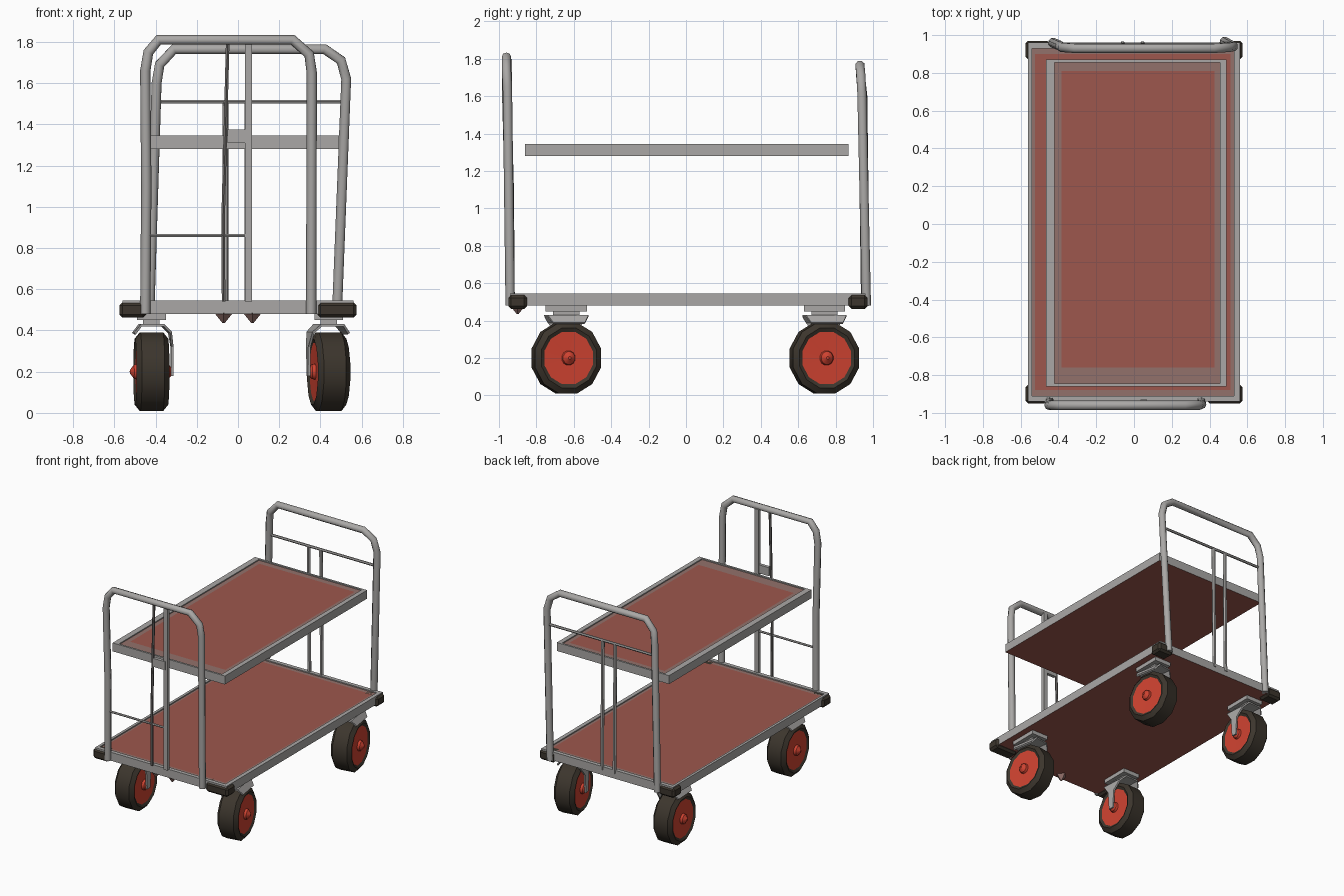
import bpy, bmesh, math
from mathutils import Matrix, Vector

if "Cube" in bpy.data.objects:
    bpy.data.objects.remove(bpy.data.objects["Cube"])


def material(name, rgb):
    m = bpy.data.materials.new(name)
    m.diffuse_color = (*rgb, 1)
    m.use_nodes = True
    m.node_tree.nodes["Principled BSDF"].inputs["Base Color"].default_value = m.diffuse_color
    return m


GREY = material("grey steel", (0.40, 0.39, 0.38))
DARK_GREY = material("dark steel", (0.17, 0.16, 0.155))
PANEL = material("faded red panel", (0.34, 0.095, 0.075))
BROWN = material("worn panel edge", (0.29, 0.165, 0.145))
RED = material("wheel red", (0.62, 0.055, 0.03))
RUBBER = material("dark rubber", (0.045, 0.036, 0.026))


def finish(name, bm, mats, smooth=None):
    bmesh.ops.recalc_face_normals(bm, faces=bm.faces)
    me = bpy.data.meshes.new(name)
    bm.to_mesh(me)
    bm.free()
    for m in mats:
        me.materials.append(m)
    ob = bpy.data.objects.new(name, me)
    bpy.context.collection.objects.link(ob)
    if smooth:
        activate(ob)
        bpy.ops.object.shade_smooth_by_angle(angle=math.radians(smooth))
    return ob


def activate(ob):
    bpy.ops.object.select_all(action='DESELECT')
    ob.select_set(True)
    bpy.context.view_layer.objects.active = ob


def box(name, lo, hi, mat):
    bm = bmesh.new()
    lo, hi = Vector(lo), Vector(hi)
    bmesh.ops.create_cube(bm, size=1, matrix=Matrix.Translation((lo + hi) / 2)
                          @ Matrix.Diagonal((*(hi - lo), 1)))
    return finish(name, bm, [mat])


def tube(name, pts, radius, mat=GREY, res=2):
    cu = bpy.data.curves.new(name, 'CURVE')
    cu.dimensions = '3D'
    cu.bevel_depth, cu.bevel_resolution, cu.use_fill_caps = radius, res, True
    sp = cu.splines.new('POLY')
    sp.points.add(len(pts) - 1)
    for p, co in zip(sp.points, pts):
        p.co = (*co, 1)
    cu.materials.append(mat)
    ob = bpy.data.objects.new(name, cu)
    bpy.context.collection.objects.link(ob)
    activate(ob)
    bpy.ops.object.convert(target='MESH')
    bpy.ops.object.shade_smooth_by_angle(angle=math.radians(50))


def tray(name, outer, rim, edge, z0, z1):
    """Steel-rimmed board: stacked rectangles (x0, x1, y0, y1) from bottom to panel."""
    bm = bmesh.new()
    steps = [(outer, z0), (outer, z1), (rim, z1), (rim, z1 - .008), (edge, z1 - .008)]
    loops = [[bm.verts.new((x, y, z)) for x, y in
              ((r[0], r[2]), (r[1], r[2]), (r[1], r[3]), (r[0], r[3]))] for r, z in steps]
    for k, (a, b) in enumerate(zip(loops, loops[1:])):
        for i in range(4):
            f = bm.faces.new((a[i], a[(i + 1) % 4], b[(i + 1) % 4], b[i]))
            f.material_index = 1 if k == 3 else 0
    for l in (loops[0], loops[-1]):
        bm.faces.new(l).material_index = 2
    finish(name, bm, [GREY, BROWN, PANEL])


def lathe(name, profile, centre, yaw, mat, segs=12):
    """Spin (axial, radius) points round the x axle; wheels are slightly oval."""
    bm = bmesh.new()
    rings = [[bm.verts.new((a, .94 * r * math.cos(t), r * math.sin(t)))
              for t in (2 * math.pi * (i + .5) / segs for i in range(segs))]
             for a, r in profile]
    for a, b in zip(rings, rings[1:]):
        for i in range(segs):
            bm.faces.new((a[i], a[(i + 1) % segs], b[(i + 1) % segs], b[i]))
    bm.faces.new(rings[0])
    bm.faces.new(rings[-1])
    bm.transform(Matrix.Translation(centre) @ Matrix.Rotation(yaw, 4, 'Z'))
    return finish(name, bm, [mat], 35)


# Lower deck and raised shelf
tray("lower_deck", (-.56, .56, -.94, .96), (-.54, .53, -.91, .93),
     (-.525, .51, -.88, .90), .48, .545)
tray("upper_shelf", (-.465, .49, -.86, .87), (-.42, .455, -.845, .855),
     (-.385, .425, -.76, .81), 1.28, 1.345)

# Rubber corner bumpers
for sx in (-1, 1):
    for sy, label in ((-1, "front"), (1, "back")):
        length = .19 if (sx, sy) == (1, -1) else .13
        xs = sorted((sx * .575, sx * (.575 - length)))
        ys = sorted((sy * .96 + .01, sy * .86 + .01))
        ob = box(f"{label}_bumper", (xs[0], ys[0], .462), (xs[1], ys[1], .537), RUBBER)
        mod = ob.modifiers.new("chamfer", 'BEVEL')
        mod.width, mod.segments = .015, 1

# Push handles
tube("front_handle", [(-.45, -.94, .48), (-.445, -.945, 1.1), (-.45, -.96, 1.66),
                      (-.435, -.96, 1.75), (-.385, -.96, 1.81), (.265, -.96, 1.81),
                      (.345, -.96, 1.74), (.358, -.955, 1.65), (.355, -.94, .48)], .025)
tube("back_handle", [(-.43, .96, .48), (-.395, .945, 1.6), (-.38, .935, 1.69),
                     (-.31, .93, 1.765), (.42, .93, 1.765), (.50, .935, 1.71),
                     (.525, .94, 1.62), (.48, .965, .48)], .026)

# Thin posts, crossbars and latch of the end frames
box("front_post", (.035, -.955, .54), (.068, -.93, 1.80), GREY)
tube("front_thin_post", [(-.07, -.945, .54), (-.072, -.945, .95), (-.05, -.95, 1.80)],
     .01, DARK_GREY, 1)
tube("front_crossbar", [(-.445, -.945, .86), (.05, -.945, .86)], .008, GREY, 1)
box("front_latch", (-.05, -.96, 1.31), (.05, -.935, 1.375), GREY)
tube("back_crossbar", [(-.40, .945, 1.51), (.515, .945, 1.51)], .01, GREY, 1)
for x in (-.06, .045):
    tube("back_post", [(x, .955, .52), (x, .945, 1.51)], .014, GREY, 1)

# Small feet under the deck where the front posts end
for x in (-.07, .07):
    bm = bmesh.new()
    bmesh.ops.create_cone(bm, segments=4, radius1=.005, radius2=.045, depth=.05, cap_ends=True,
                          matrix=Matrix.Translation((x, -.90, .46)))
    finish("post_foot", bm, [BROWN])

# Castors: tyre, hub, forked bracket
TYRE = [(-.055, .12), (-.07, .145), (-.08, .165), (-.055, .197),
        (.055, .197), (.08, .165), (.07, .145), (.055, .12)]
HUB = [(-.105, .008), (-.085, .035), (-.068, .04), (-.07, .146),
       (.07, .146), (.068, .04), (.085, .035), (.105, .008)]
for sx, cx in ((-1, -.42), (1, .44)):
    for cy, label in ((-.64, "front"), (.74, "back")):
        yaw = math.radians(10 if sx > 0 else 3)
        c = Vector((cx, cy, .2))
        lathe(f"{label}_tyre", TYRE, c, yaw, RUBBER)
        lathe(f"{label}_hub", HUB, c, yaw, RED)
        # bent strap: (sideways, height, half width), long arm on the inner side
        strap = [(.085, .385, .085), (.055, .425, .11), (-.055, .425, .11),
                 (-.09, .39, .085), (-.1, .32, .03), (-.1, .18, .02)]
        bm = bmesh.new()
        rows = [[bm.verts.new((sx * a, s * w, z - .2)) for s in (-1, 1)] for a, z, w in strap]
        for a, b in zip(rows, rows[1:]):
            bm.faces.new((a[0], a[1], b[1], b[0]))
        bm.transform(Matrix.Translation(c) @ Matrix.Rotation(yaw, 4, 'Z'))
        fork = finish(f"{label}_fork", bm, [GREY])
        mod = fork.modifiers.new("thickness", 'SOLIDIFY')
        mod.thickness, mod.offset = .012, 0
        # swivel neck and mounting plate
        box(f"{label}_swivel", (cx - .04, cy - .07, .42), (cx + .04, cy + .07, .455), GREY)
        box(f"{label}_mount_plate", (cx - .07, cy - .11, .45), (cx + .07, cy + .11, .482), GREY)
